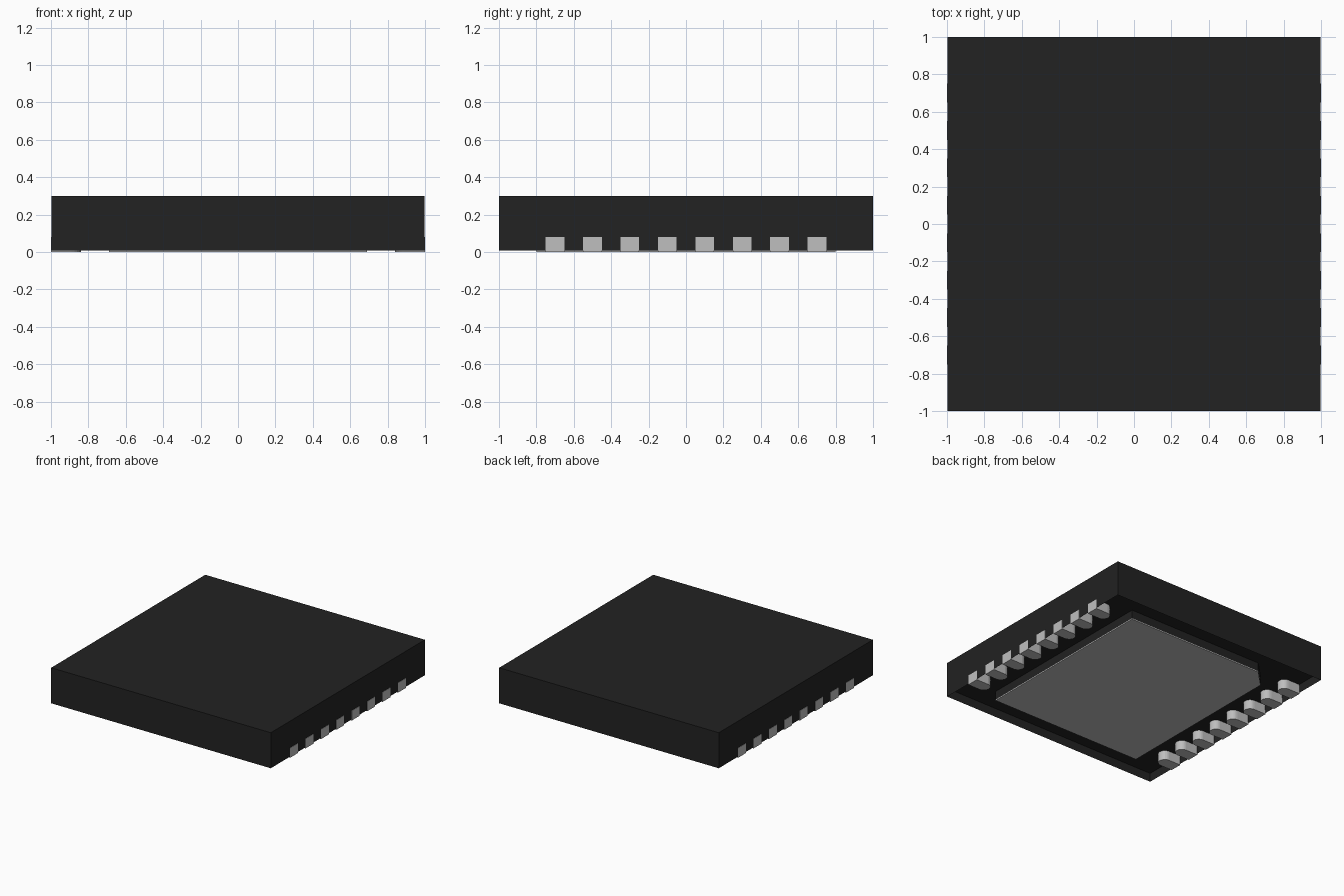
import bpy, bmesh, math

if "Cube" in bpy.data.objects:
    bpy.data.objects.remove(bpy.data.objects["Cube"])


def material(name, value):
    m = bpy.data.materials.new(name)
    m.use_nodes = True
    color = (value, value, value, 1)
    m.diffuse_color = color
    m.node_tree.nodes["Principled BSDF"].inputs["Base Color"].default_value = color
    return m


black = material("black_resin", 0.016)
metal = material("tinned_metal", 0.52)


def finish(name, bm, mat):
    bmesh.ops.recalc_face_normals(bm, faces=bm.faces[:])
    mesh = bpy.data.meshes.new(name)
    bm.to_mesh(mesh)
    bm.free()
    mesh.materials.append(mat)
    obj = bpy.data.objects.new(name, mesh)
    bpy.context.collection.objects.link(obj)
    return obj


def prism(name, outline, z0, z1, mat):
    """Extrude a flat outline from z0 up to z1."""
    bm = bmesh.new()
    base = bm.faces.new([bm.verts.new((x, y, z0)) for x, y in outline])
    top = bmesh.ops.extrude_face_region(bm, geom=[base])["geom"]
    verts = [v for v in top if isinstance(v, bmesh.types.BMVert)]
    bmesh.ops.translate(bm, verts=verts, vec=(0, 0, z1 - z0))
    return finish(name, bm, mat)


FLOOR, BASE, TOP = 0.078, 0.008, 0.3

# Body: a block with a shallow recess underneath, leaving a thin rim
w = 0.998
bm = bmesh.new()
bottom = bm.faces.new([bm.verts.new(p) for p in
                       ((-w, -1, BASE), (-w, 1, BASE), (w, 1, BASE), (w, -1, BASE))])
top = bmesh.ops.extrude_face_region(bm, geom=[bottom], use_keep_orig=True)["geom"]
bmesh.ops.translate(bm, verts=[v for v in top if isinstance(v, bmesh.types.BMVert)],
                    vec=(0, 0, TOP - BASE))
bmesh.ops.inset_region(bm, faces=[bottom], thickness=0.004)
bmesh.ops.translate(bm, verts=bottom.verts[:], vec=(0, 0, FLOOR - BASE))
finish("body", bm, black)

# Thermal pad with one chamfered corner, on a resin pedestal
px, py, cut = 0.69, 0.8, 0.14
pad = [(-px, -py), (px, -py), (px, py), (cut - px, py), (-px, py - cut)]
prism("thermal_pad", pad, 0, BASE, metal)
prism("pad_pedestal", pad, BASE, FLOOR + 0.01, black)

# Leads: two rows of eight, each with a rounded inner end
r, inner = 0.05, 0.84
arc = [math.pi * (0.5 + i / 10) for i in range(11)]
for side, row in ((1, "left"), (-1, "right")):
    for i in range(8):
        y = -0.7 + 0.2 * i
        shape = [(1, -r), (1, r)]
        shape += [(inner + r + r * math.cos(a), r * math.sin(a)) for a in arc]
        outline = [(side * x, y + dy) for x, dy in shape]
        prism(f"lead_{row}_{i + 1}", outline, 0, FLOOR + 0.002, metal)
